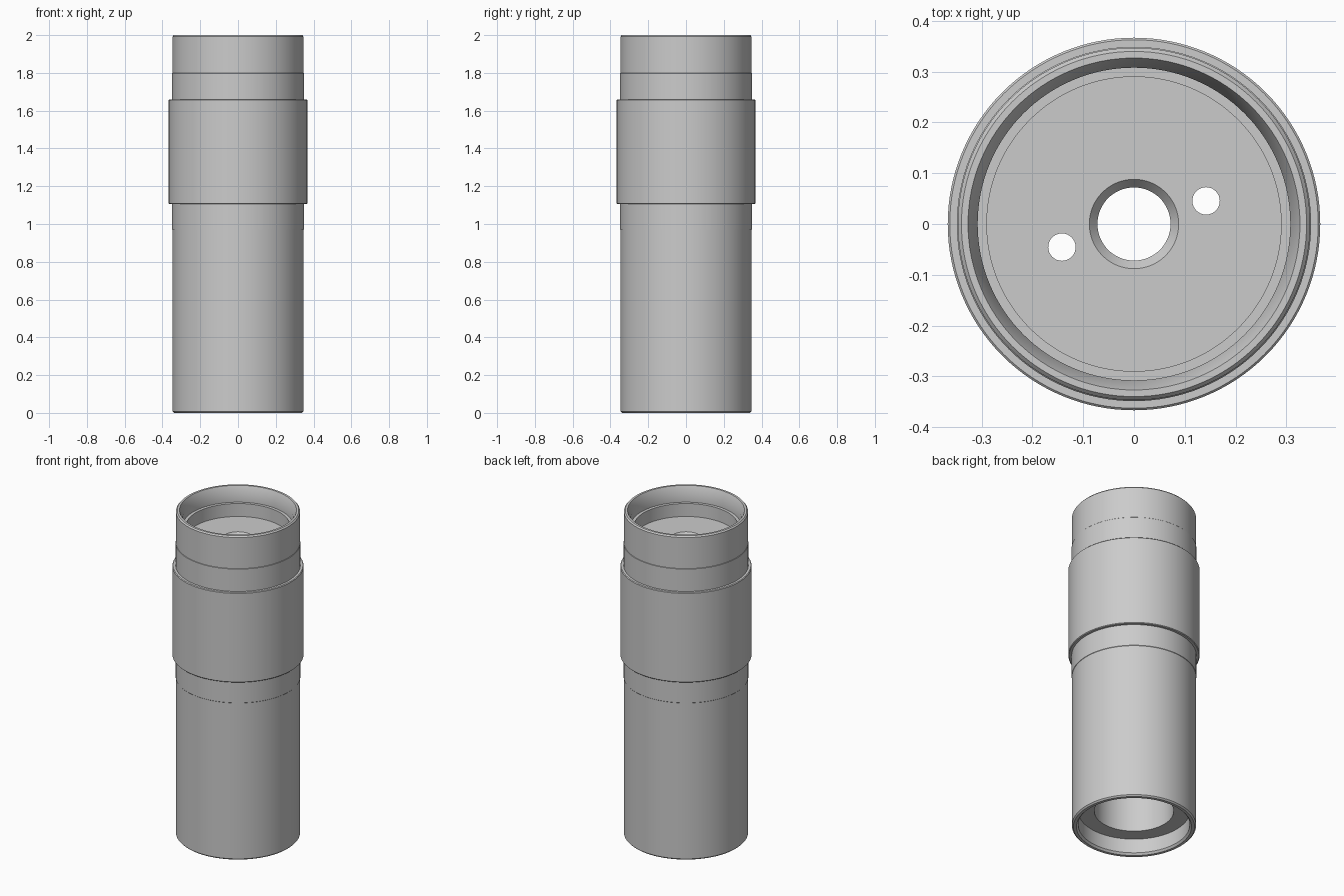
import bpy, bmesh, math

if "Cube" in bpy.data.objects:
    bpy.data.objects.remove(bpy.data.objects["Cube"])

SEGMENTS = 128

metal = bpy.data.materials.new("plain grey")
metal.diffuse_color = (0.6, 0.6, 0.6, 1)
metal.use_nodes = True
metal.node_tree.nodes["Principled BSDF"].inputs["Base Color"].default_value = metal.diffuse_color


def lathe(name, profile):
    """Revolve a closed (radius, z) profile around the z axis."""
    bm = bmesh.new()
    rings = []
    for i in range(SEGMENTS):
        a = 2 * math.pi * i / SEGMENTS
        rings.append([bm.verts.new((r * math.cos(a), r * math.sin(a), z))
                      for r, z in profile])
    n = len(profile)
    for i in range(SEGMENTS):
        a, b = rings[i], rings[(i + 1) % SEGMENTS]
        for j in range(n):
            k = (j + 1) % n
            bm.faces.new((a[j], b[j], b[k], a[k]))
    bmesh.ops.recalc_face_normals(bm, faces=bm.faces)
    mesh = bpy.data.meshes.new(name)
    bm.to_mesh(mesh)
    bm.free()
    obj = bpy.data.objects.new(name, mesh)
    mesh.materials.append(metal)
    bpy.context.collection.objects.link(obj)
    return obj


def smooth(obj):
    bpy.ops.object.select_all(action='DESELECT')
    obj.select_set(True)
    bpy.context.view_layer.objects.active = obj
    bpy.ops.object.shade_smooth_by_angle(angle=math.radians(25))


# Barrel: outer wall, top socket with floor, central hole, long bore, bottom socket
barrel = lathe("barrel", [
    (0.339, 0.0), (0.347, 0.008),                    # bottom outer chamfer
    (0.347, 0.97), (0.349, 0.972),                   # slightly thicker middle
    (0.349, 1.798), (0.347, 1.80),
    (0.347, 1.992), (0.340, 2.0),                    # top outer chamfer
    (0.327, 2.0), (0.308, 1.955),                    # tapered mouth
    (0.308, 1.905), (0.290, 1.905),                  # inner ledge
    (0.290, 1.825),                                  # socket floor
    (0.088, 1.825), (0.072, 1.805),                  # countersunk centre hole
    (0.072, 1.74), (0.222, 1.74),                    # underside of floor
    (0.222, 0.10), (0.312, 0.10),                    # bore and bottom ledge
    (0.312, 0.012), (0.322, 0.0),                    # bottom mouth
])

# Two small holes through the socket floor
for side in (1, -1):
    bpy.ops.mesh.primitive_cylinder_add(
        vertices=32, radius=0.027, depth=0.4,
        location=(0.142 * side, 0.0455 * side, 1.78))
    cutter = bpy.context.object
    cutter.name = "pin_hole_cutter"
    cutter.hide_render = True
    cutter.hide_set(True)
    cut = barrel.modifiers.new("pin hole", 'BOOLEAN')
    cut.operation = 'DIFFERENCE'
    cut.solver = 'EXACT'
    cut.object = cutter

# Apply the cuts, then drop the cutters
depsgraph = bpy.context.evaluated_depsgraph_get()
cut_mesh = bpy.data.meshes.new_from_object(barrel.evaluated_get(depsgraph))
barrel.modifiers.clear()
barrel.data = cut_mesh
for obj in [o for o in bpy.data.objects if o.name.startswith("pin_hole_cutter")]:
    bpy.data.objects.remove(obj)

# Grip sleeve around the middle of the barrel
sleeve = lathe("grip_sleeve", [
    (0.345, 1.105), (0.363, 1.105), (0.367, 1.109),
    (0.367, 1.656), (0.363, 1.66), (0.345, 1.66),
])

smooth(barrel)
smooth(sleeve)
